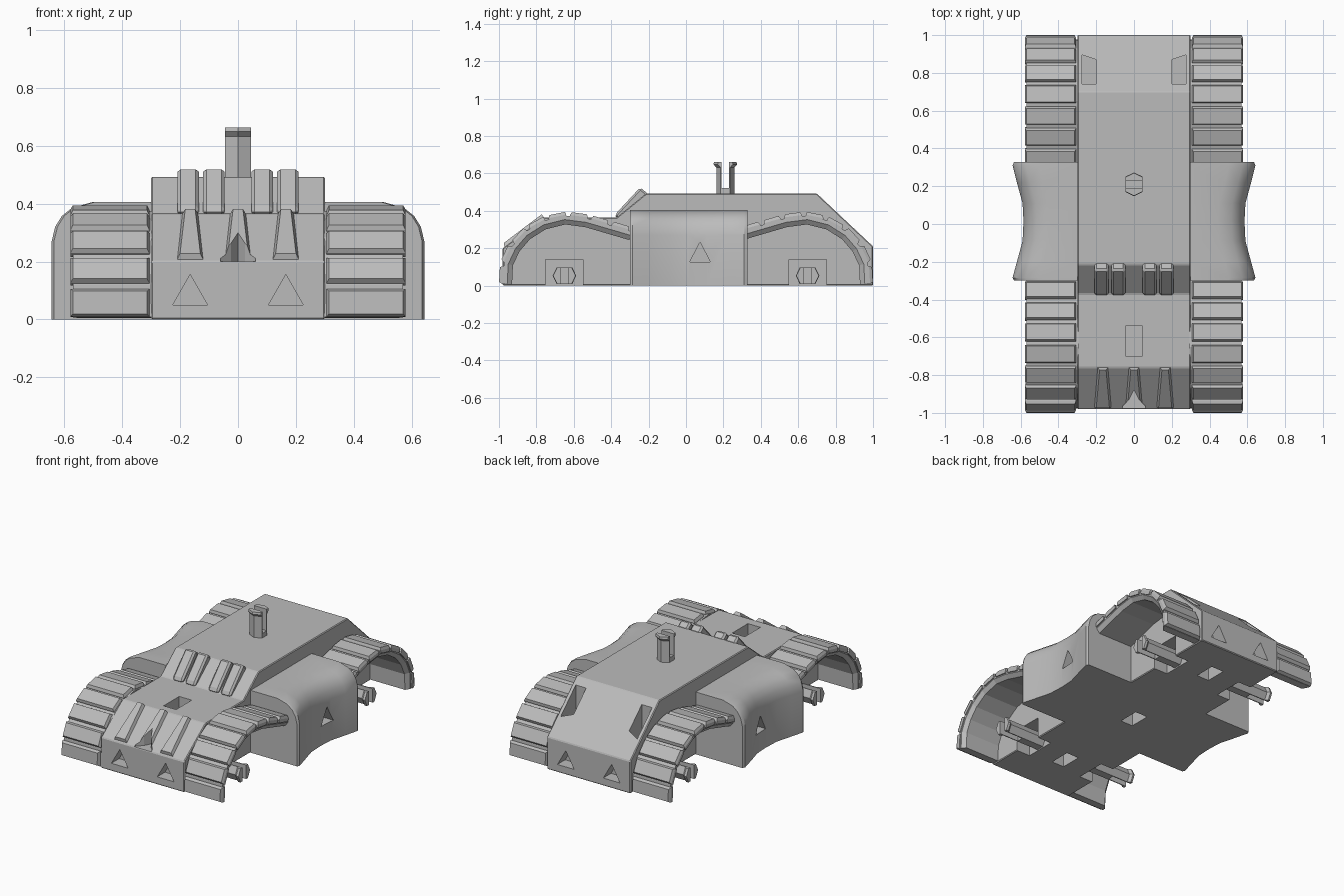
import bpy, bmesh, math
from mathutils import Vector, Matrix

if "Cube" in bpy.data.objects:
    bpy.data.objects.remove(bpy.data.objects["Cube"])

gray = bpy.data.materials.new("plain_gray")
gray.use_nodes = True
gray.diffuse_color = (0.5, 0.5, 0.5, 1)
gray.node_tree.nodes["Principled BSDF"].inputs["Base Color"].default_value = gray.diffuse_color


def loft(name, rings):
    """Closed solid skinned through matching rings of points."""
    bm = bmesh.new()
    loops = [[bm.verts.new(p) for p in r] for r in rings]
    n = len(loops[0])
    for a, b in zip(loops, loops[1:]):
        for i in range(n):
            j = (i + 1) % n
            bm.faces.new((a[i], a[j], b[j], b[i]))
    bm.faces.new(loops[0])
    bm.faces.new(loops[-1])
    bmesh.ops.recalc_face_normals(bm, faces=bm.faces)
    mesh = bpy.data.meshes.new(name)
    bm.to_mesh(mesh)
    bm.free()
    mesh.materials.append(gray)
    ob = bpy.data.objects.new(name, mesh)
    bpy.context.collection.objects.link(ob)
    return ob


def prism(name, outline, axis, lo, hi):
    """Outline in the plane across the axis, pushed from lo to hi."""
    def put(p, d):
        c = list(p)
        c.insert("xyz".index(axis), d)
        return c
    return loft(name, [[put(p, d) for p in outline] for d in (lo, hi)])


def box(name, x0, x1, y0, y1, z0, z1):
    return prism(name, [(x0, y0), (x1, y0), (x1, y1), (x0, y1)], "z", z0, z1)


def apply(ob, mod):
    bpy.context.view_layer.objects.active = ob
    bpy.ops.object.modifier_apply(modifier=mod.name)


def bevel(ob, width):
    mod = ob.modifiers.new("bevel", "BEVEL")
    mod.width, mod.segments = width, 1
    apply(ob, mod)


def cut(ob, cutters):
    for c in cutters:
        mod = ob.modifiers.new("cut", "BOOLEAN")
        mod.operation, mod.solver, mod.object = "DIFFERENCE", "EXACT", c
        apply(ob, mod)
        bpy.data.objects.remove(c)


def triangle(u, half, low, high):
    return [(u - half, low), (u + half, low), (u, high)]


# Body shell
body = prism("body", [(-0.98, 0), (-0.98, 0.2), (-0.76, 0.365), (-0.37, 0.365), (-0.215, 0.492),
                      (0.7, 0.492), (1.0, 0.21), (1.0, 0)], "x", -0.3, 0.3)
bevel(body, 0.005)


def badge_notch():
    return prism("badge_cutter", [(-0.065, -1.05), (0.065, -1.05), (0.06, -0.965), (0.025, -0.93),
                                  (0, -0.88), (-0.025, -0.93), (-0.06, -0.965)], "z", 0.2, 0.5)


# Sockets, lamps, rear windows and wheel notches cut into the body
cutters = [badge_notch(), box("hood_socket", -0.045, 0.045, -0.7, -0.54, 0.22, 0.5)]
for y in (-0.65, 0, 0.72):
    cutters.append(box("floor_socket", -0.045, 0.045, y - 0.07, y + 0.07, -0.1, 0.12))
for s in (-1, 1):
    lamp = triangle(s * 0.165, 0.06, 0.05, 0.155)
    cutters.append(prism("front_lamp", lamp, "y", -1.1, -0.9))
    cutters.append(prism("rear_lamp", lamp, "y", 0.92, 1.1))
    cutters.append(prism("rear_window", [(s * 0.275, 0.74), (s * 0.2, 0.74), (s * 0.2, 0.87),
                                         (s * 0.275, 0.895)], "z", 0.24, 0.6))
    for y in (-0.65, 0.65):
        xs = sorted((s * 0.2, s * 0.4))
        cutters.append(box("wheel_notch", *xs, y - 0.1, y + 0.1, -0.1, 0.14))
cut(body, cutters)

# Raised ribs on the hood slope
low, high = Vector((0, -0.978, 0.2)), Vector((0, -0.76, 0.365))
up = (high - low).normalized()
out = Vector((0, -up.z, up.y))
for c in (-0.165, 0, 0.165):
    def rib_ring(lift, trim, slide):
        ends = ((low + up * slide, 0.045 - trim), (high, 0.027 - trim))
        (a, wa), (b, wb) = ends
        ox = lambda v, x: v + out * lift + Vector((c + x, 0, 0))
        return [ox(a, -wa), ox(a, wa), ox(b, wb), ox(b, -wb)]
    rib = loft("hood_rib", [rib_ring(-0.02, 0, 0.01), rib_ring(0, 0, 0.01), rib_ring(0.02, 0.01, 0.02)])
    if c == 0:
        cut(rib, [badge_notch()])

# Windshield slats
for c in (-0.172, -0.083, 0.083, 0.172):
    slat = prism("windshield_slat", [(-0.378, 0.36), (-0.375, 0.385), (-0.245, 0.525), (-0.2, 0.488), (-0.3, 0.36)],
                 "x", c - 0.037, c + 0.037)
    bevel(slat, 0.011)

# Curved fenders with raised treads
arch = [Vector((0, *p)) for p in ((-0.978, 0.008), (-0.972, 0.12), (-0.93, 0.21), (-0.865, 0.285), (-0.77, 0.345),
                                  (-0.65, 0.375), (-0.53, 0.36), (-0.41, 0.325), (-0.29, 0.29))]


def normal_at(i):
    t = arch[min(i + 1, len(arch) - 1)] - arch[max(i - 1, 0)]
    return Vector((0, -t.z, t.y)).normalized()


def along(d):
    """Point and outward normal at a distance along the arch."""
    for a, b in zip(arch, arch[1:]):
        step = (b - a).length
        if d <= step or b is arch[-1]:
            t = (b - a) / step
            return a + t * d, Vector((0, -t.z, t.y))
        d -= step


def place(p, x, sx, sy):
    return (sx * x, sy * p.y, max(p.z, 0.005))


section = [(0.295, 0), (0.57, 0), (0.57, -0.022), (0.55, -0.048), (0.295, -0.048)]
length = sum((b - a).length for a, b in zip(arch, arch[1:]))
count = 8
pitch = length / count
for sx in (-1, 1):
    for sy in (-1, 1):
        side = ("right" if sx < 0 else "left") + ("_front" if sy > 0 else "_rear")
        loft(side + "_fender", [[place(p + normal_at(i) * o, x, sx, sy) for x, o in section]
                                for i, p in enumerate(arch)])
        for k in range(count):
            (a, na), (b, nb) = along(k * pitch + 0.002), along((k + 1) * pitch - 0.018)
            rings = []
            for lift, trim in ((-0.015, 0), (0.006, 0), (0.022, 0.008)):
                t = (b - a).normalized() * trim
                p, q = a + na * lift + t, b + nb * lift - t
                rings.append([place(p, 0.306 + trim, sx, sy), place(p, 0.578 - trim, sx, sy),
                              place(q, 0.578 - trim, sx, sy), place(q, 0.306 + trim, sx, sy)])
            loft(side + "_tread", rings)

# Waisted side pods with a triangular recess
stations = [(-0.3, 0.635), (-0.285, 0.643), (-0.2, 0.62), (-0.09, 0.59), (0.015, 0.585),
            (0.11, 0.59), (0.22, 0.62), (0.31, 0.643), (0.328, 0.635)]
for s in (-1, 1):
    rings = []
    for y, w in stations:
        rim = [(0.28, 0), (w, 0), (w, 0.27), (w - 0.012, 0.32), (w - 0.035, 0.357),
               (w - 0.07, 0.385), (w - 0.14, 0.405), (0.28, 0.405)]
        rings.append([(s * x, y, z) for x, z in rim])
    pod = loft(("right" if s < 0 else "left") + "_pod", rings)
    cut(pod, [prism("pod_recess", triangle(0.075, 0.056, 0.125, 0.232), "x", *sorted((s * 0.48, s * 0.8)))])
    bpy.ops.object.select_all(action="DESELECT")
    pod.select_set(True)
    bpy.context.view_layer.objects.active = pod
    bpy.ops.object.shade_smooth_by_angle(angle=math.radians(35))


# Split clip pins: one on the roof and one for each wheel
def clip_pin(name, height, slot, matrix):
    def ring(z, r):
        return [(x, y, z) for x, y in ((0, r), (0.045, r - 0.022), (0.045, 0.022 - r),
                                       (0, -r), (-0.045, 0.022 - r), (-0.045, r - 0.022))]
    pin = loft(name, [ring(0, 0.048), ring(height - 0.03, 0.048), ring(height - 0.014, 0.063), ring(height, 0.06)])
    cut(pin, [box("pin_slot", -0.1, 0.1, -0.02, 0.02, height - slot, height + 0.1)])
    pin.data.transform(matrix)


clip_pin("roof_pin", 0.175, 0.14, Matrix.Translation((0, 0.21, 0.487)))
for s in (-1, 1):
    for y in (-0.65, 0.65):
        clip_pin("wheel_pin", 0.31, 0.14,
                 Matrix.Translation((s * 0.19, y, 0.053)) @ Matrix.Rotation(s * math.pi / 2, 4, "Y"))
